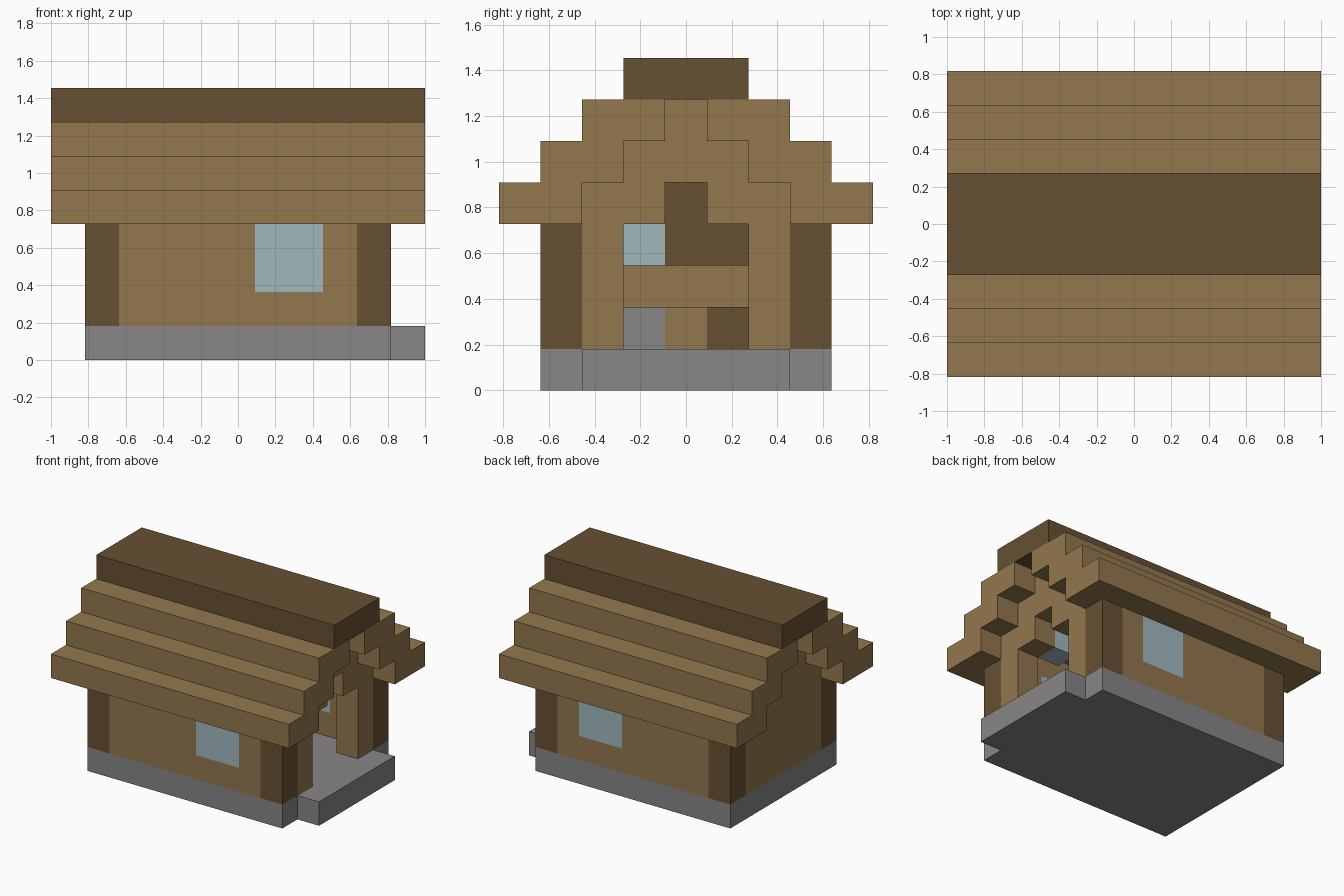
import bpy
import bmesh

cube = bpy.data.objects.get("Cube")
if cube:
    bpy.data.objects.remove(cube, do_unlink=True)

U = 2 / 11  # one block; all sizes below are counted in blocks


def material(name, rgb):
    mat = bpy.data.materials.new(name)
    mat.use_nodes = True
    color = (*rgb, 1)
    mat.diffuse_color = color
    mat.node_tree.nodes["Principled BSDF"].inputs["Base Color"].default_value = color
    return mat


PLANK = material("light_wood", (0.29, 0.185, 0.076))
TIMBER = material("dark_wood", (0.136, 0.08, 0.033))
STONE = material("grey_stone", (0.246, 0.238, 0.242))
GLASS = material("pale_blue_glass", (0.352, 0.479, 0.515))


def extrude(name, mat, outline, x0, x1):
    """Extrude a (y, z) outline along x from x0 to x1."""
    bm = bmesh.new()
    face = bm.faces.new([bm.verts.new((x0 * U, y * U, z * U)) for y, z in outline])
    out = bmesh.ops.extrude_face_region(bm, geom=[face])
    moved = [v for v in out["geom"] if isinstance(v, bmesh.types.BMVert)]
    bmesh.ops.translate(bm, verts=moved, vec=((x1 - x0) * U, 0, 0))
    bmesh.ops.recalc_face_normals(bm, faces=bm.faces)
    mesh = bpy.data.meshes.new(name)
    bm.to_mesh(mesh)
    bm.free()
    mesh.materials.append(mat)
    obj = bpy.data.objects.new(name, mesh)
    bpy.context.collection.objects.link(obj)
    return obj


def box(name, mat, x, y, z):
    outline = [(y[0], z[0]), (y[1], z[0]), (y[1], z[1]), (y[0], z[1])]
    return extrude(name, mat, outline, *x)


def mirrored(half):
    return half + [(-y, z) for y, z in reversed(half)]


# Stone floor and doorstep
box("foundation", STONE, (-4.5, 4.5), (-3.5, 3.5), (0, 1))
box("doorstep", STONE, (4.5, 5.5), (-2.5, 2.5), (0, 1))

# Long walls, each with a flush window and corner posts
for side, s in (("front", -1), ("back", 1)):
    depth = sorted((s * 2.5, s * 3.5))
    box(side + "_wall_long", PLANK, (-3.5, 0.5), depth, (1, 4))
    box(side + "_wall_short", PLANK, (2.5, 3.5), depth, (1, 4))
    box(side + "_window_sill_wall", PLANK, (0.5, 2.5), depth, (1, 2))
    box(side + "_window", GLASS, (0.5, 2.5), depth, (2, 4))
    for end, x in (("right", -4.5), ("left", 3.5)):
        box(f"{side}_{end}_post", TIMBER, (x, x + 1), depth, (1, 4))

# Stepped gable walls, one closed and one with a stepped doorway
gable = [(2.5, 1), (2.5, 5), (1.5, 5), (1.5, 6), (0.5, 6), (0.5, 7)]
doorway = [(0.5, 5), (0.5, 4), (1.5, 4), (1.5, 1)]
extrude("closed_gable", PLANK, mirrored(gable), -4.5, -3.5)
extrude("door_gable", PLANK, mirrored(doorway + gable), 3.5, 4.5)

# Stepped roof slopes and ridge
slope = [(0.5, 7), (0.5, 6), (1.5, 6), (1.5, 5), (2.5, 5), (2.5, 4),
         (4.5, 4), (4.5, 5), (3.5, 5), (3.5, 6), (2.5, 6), (2.5, 7)]
for side, s in (("front", -1), ("back", 1)):
    extrude(side + "_roof_slope", PLANK, [(s * y, z) for y, z in slope], -5.5, 5.5)
box("roof_ridge", TIMBER, (-5.5, 5.5), (-1.5, 1.5), (7, 8))

# Furniture along the closed gable, and a lamp by the door
inner = (-3.5, -2.5)
box("stove", STONE, inner, (-1.5, -0.5), (1, 2))
box("counter", PLANK, inner, (-0.5, 0.5), (1, 2))
box("chest", TIMBER, inner, (0.5, 1.5), (1, 2))
box("wall_lamp", GLASS, inner, (-1.5, -0.5), (3, 4))
box("cupboard", TIMBER, inner, (-0.5, 1.5), (3, 4))
box("upper_cupboard", TIMBER, inner, (-0.5, 0.5), (4, 5))
box("door_lamp", GLASS, (2.5, 3.5), (-1.5, -0.5), (4, 5))
